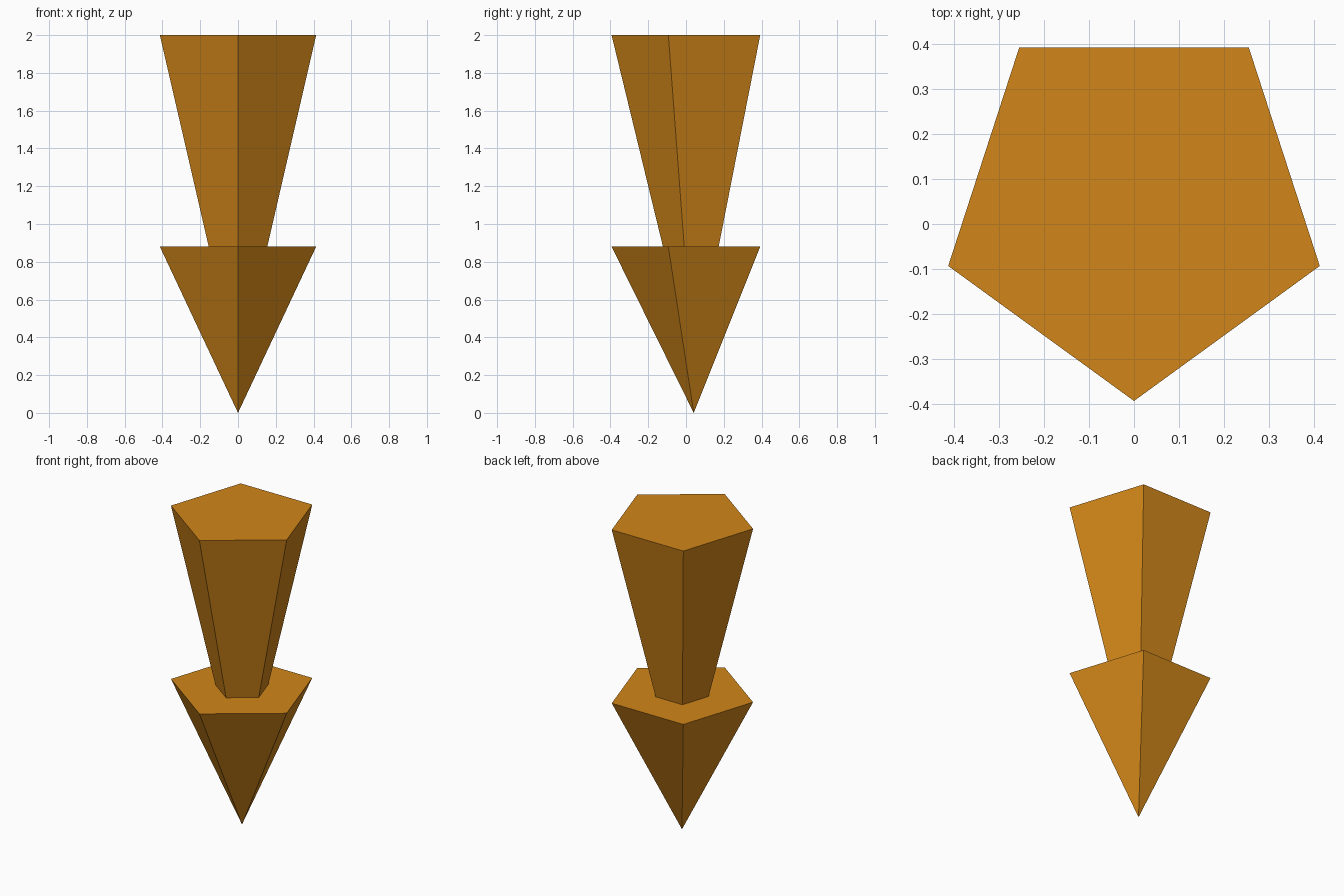
import bpy
from math import pi

if "Cube" in bpy.data.objects:
    bpy.data.objects.remove(bpy.data.objects["Cube"])

SIDES = 5
R_WIDE, R_NECK = 0.435, 0.163
Z_NECK, Z_TOP = 0.88, 2.0
Y_AXIS = 0.041  # pentagon centre, so its bounds are centred on y = 0

amber = bpy.data.materials.new("amber")
amber.diffuse_color = (0.64, 0.24, 0.01, 1)
amber.use_nodes = True
amber.node_tree.nodes["Principled BSDF"].inputs["Base Color"].default_value = amber.diffuse_color


def tapered(name, r_bottom, r_top, z0, z1):
    """Five-sided taper with one corner pointing to the front."""
    bpy.ops.mesh.primitive_cone_add(
        vertices=SIDES, radius1=r_bottom, radius2=r_top, depth=z1 - z0,
        location=(0, Y_AXIS, (z0 + z1) / 2), rotation=(0, 0, pi))
    ob = bpy.context.object
    ob.name = name
    ob.data.materials.append(amber)
    return ob


# Pointed head, tip on the ground
tapered("arrow_head", 0, R_WIDE, 0, Z_NECK)
# Shaft flaring upward from the neck
tapered("arrow_shaft", R_NECK, R_WIDE, Z_NECK, Z_TOP)
